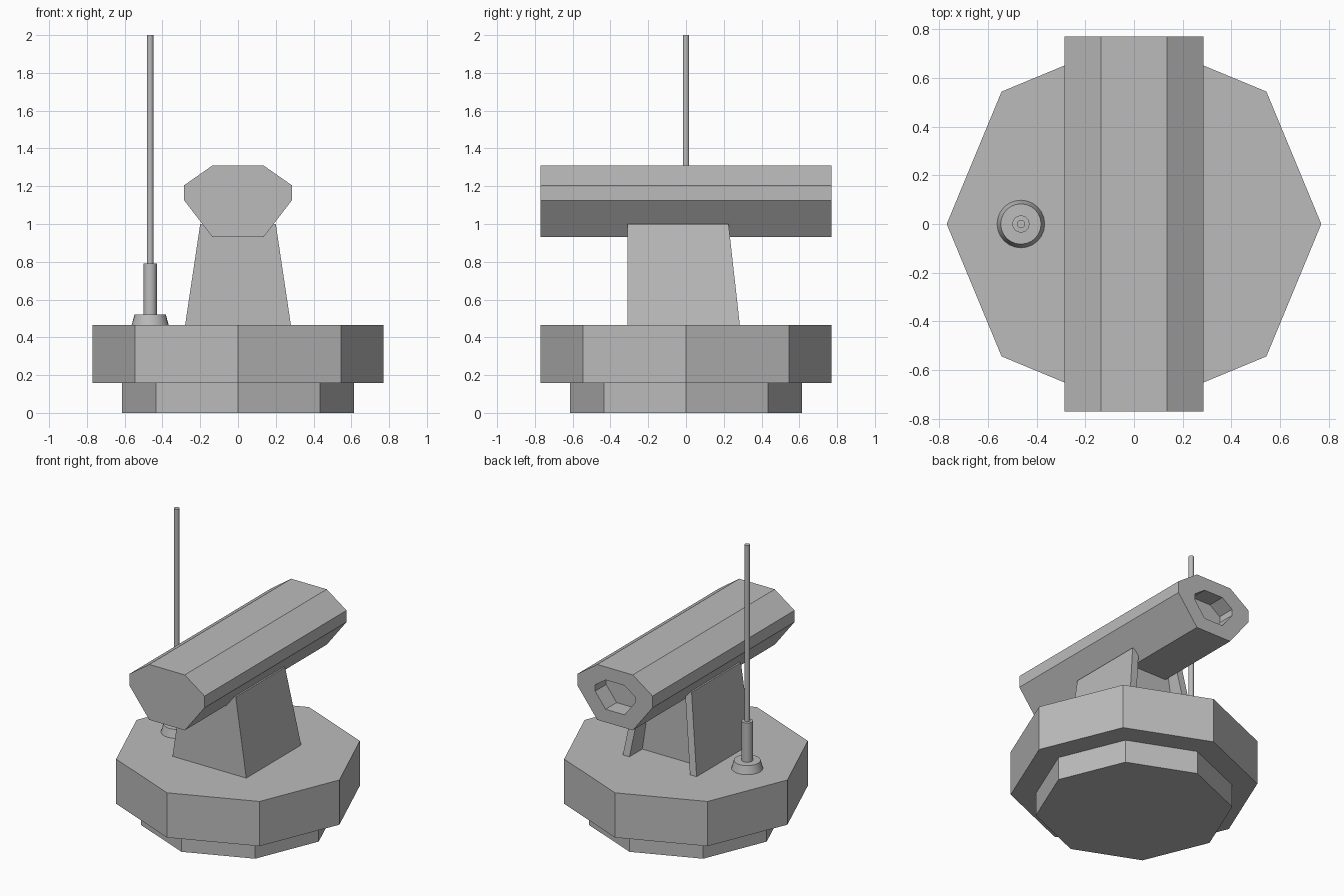
import bpy, bmesh
from math import cos, sin, pi
from mathutils import Vector

old = bpy.data.objects.get("Cube")
if old:
    bpy.data.objects.remove(old)

grey = bpy.data.materials.new("plain_grey")
grey.use_nodes = True
COLOR = (0.5, 0.5, 0.5, 1)
grey.diffuse_color = COLOR
grey.node_tree.nodes["Principled BSDF"].inputs["Base Color"].default_value = COLOR


def finish(name, bm):
    bmesh.ops.recalc_face_normals(bm, faces=bm.faces)
    mesh = bpy.data.meshes.new(name)
    bm.to_mesh(mesh)
    bm.free()
    mesh.materials.append(grey)
    obj = bpy.data.objects.new(name, mesh)
    bpy.context.collection.objects.link(obj)
    return obj


def loft(name, loops):
    """Skin a stack of matching loops and cap both ends."""
    bm = bmesh.new()
    rings = [[bm.verts.new(p) for p in loop] for loop in loops]
    n = len(rings[0])
    for a, b in zip(rings, rings[1:]):
        for i in range(n):
            j = (i + 1) % n
            bm.faces.new((a[i], a[j], b[j], b[i]))
    bm.faces.new(rings[0])
    bm.faces.new(rings[-1])
    return finish(name, bm)


def ring(r, z, n, x=0):
    return [(x + r * cos(2 * pi * i / n), r * sin(2 * pi * i / n), z) for i in range(n)]


# Octagonal base and turret body
loft("lower_ring", [ring(0.613, 0, 8), ring(0.613, 0.16, 8)])
loft("turret_body", [ring(0.77, 0.158, 8), ring(0.77, 0.465, 8)])

# Barrel with a recessed rear end
half = [(0.135, 0.93), (0.285, 1.125), (0.285, 1.205), (0.135, 1.31)]
outline = half + [(-x, z) for x, z in reversed(half)]


def section(y, s=1.0):
    return [(x * s, y, 1.12 + (z - 1.12) * s) for x, z in outline]


loft("barrel", [section(-0.77), section(0.77), section(0.77, 0.53), section(0.65, 0.53)])

# Tapered mount with a recess in its back
Z0, Z1 = 0.465, 1.0


def slab(name, bottom, top):
    loft(name, [[(x, y, Z0) for x, y in bottom], [(x, y, Z1) for x, y in top]])


def rect(x0, x1, y0, y1):
    return [(x0, y0), (x1, y0), (x1, y1), (x0, y1)]


slab("mount_block", rect(-0.28, 0.28, -0.31, 0.145), rect(-0.2, 0.2, -0.31, 0.145))
for side, s in (("left", 1), ("right", -1)):
    slab("mount_cheek_" + side,
         rect(s * 0.23, s * 0.28, 0.145, 0.285), rect(s * 0.15, s * 0.2, 0.145, 0.225))

# Antenna
profile = [(0.098, 0.465), (0.083, 0.52), (0.035, 0.521), (0.035, 0.79),
           (0.017, 0.791), (0.017, 2.0)]
antenna = loft("antenna", [ring(r, z, 24, -0.465) for r, z in profile])
bpy.context.view_layer.objects.active = antenna
antenna.select_set(True)
bpy.ops.object.shade_smooth_by_angle()
